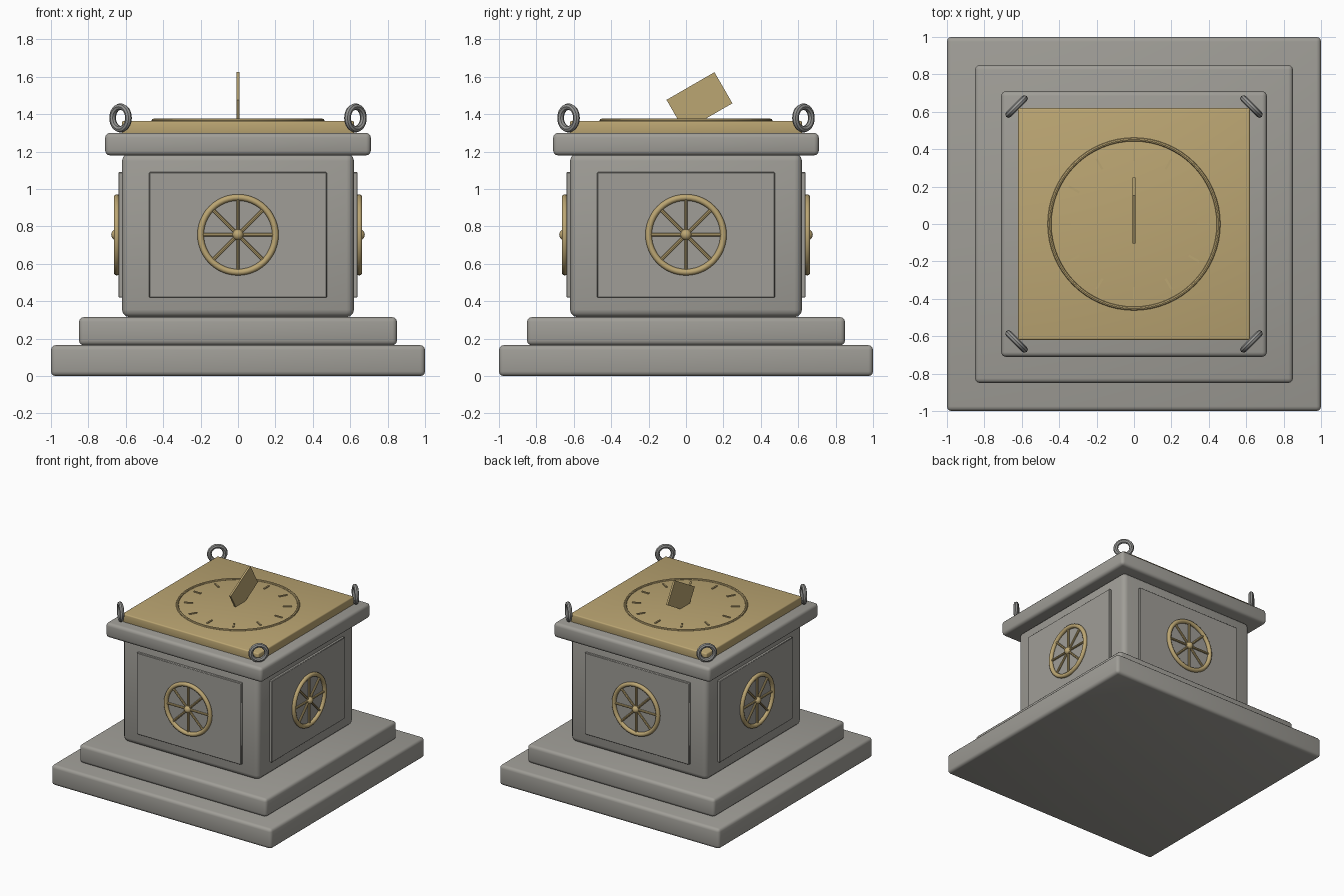
import bpy
import bmesh
from math import pi, radians, cos, sin
from mathutils import Matrix, Vector

cube = bpy.data.objects.get("Cube")
if cube:
    bpy.data.objects.remove(cube, do_unlink=True)


def make_material(name, rgb):
    mat = bpy.data.materials.new(name)
    mat.use_nodes = True
    mat.diffuse_color = (*rgb, 1)
    mat.node_tree.nodes["Principled BSDF"].inputs["Base Color"].default_value = (*rgb, 1)
    return mat


stone = make_material("grey stone", (0.35, 0.34, 0.31))
brass = make_material("aged brass", (0.50, 0.38, 0.17))
iron = make_material("grey iron", (0.30, 0.30, 0.29))


def finish(name, bm, mat, matrix=None):
    """Turn a bmesh into a smooth-shaded object with one material."""
    bmesh.ops.recalc_face_normals(bm, faces=bm.faces)
    if matrix is not None:
        bm.transform(matrix)
    mesh = bpy.data.meshes.new(name)
    bm.to_mesh(mesh)
    bm.free()
    mesh.materials.append(mat)
    obj = bpy.data.objects.new(name, mesh)
    bpy.context.collection.objects.link(obj)
    bpy.ops.object.select_all(action="DESELECT")
    obj.select_set(True)
    bpy.context.view_layer.objects.active = obj
    bpy.ops.object.shade_smooth_by_angle(angle=radians(40))
    return obj


def add_box(bm, size, matrix=Matrix()):
    bmesh.ops.create_cube(bm, size=1, matrix=matrix @ Matrix.Diagonal((*size, 1)))


def block(name, half, bottom, top, bevel, mat):
    """Square slab with rounded edges."""
    bm = bmesh.new()
    add_box(bm, (2 * half, 2 * half, top - bottom),
            Matrix.Translation((0, 0, (bottom + top) / 2)))
    bmesh.ops.bevel(bm, geom=bm.edges[:], offset=bevel, segments=3,
                    profile=0.5, affect="EDGES")
    return finish(name, bm, mat)


def add_torus(bm, major, minor, sides, tube_sides):
    """Ring lying in the xy plane."""
    rows = []
    for i in range(sides):
        a = 2 * pi * i / sides
        row = []
        for j in range(tube_sides):
            b = 2 * pi * j / tube_sides
            r = major + minor * cos(b)
            row.append(bm.verts.new((r * cos(a), r * sin(a), minor * sin(b))))
        rows.append(row)
    for i in range(sides):
        here, after = rows[i], rows[(i + 1) % sides]
        for j in range(tube_sides):
            k = (j + 1) % tube_sides
            bm.faces.new((here[j], after[j], after[k], here[k]))


# Stepped pedestal
block("lower_step", 1.0, 0, 0.165, 0.025, stone)
block("upper_step", 0.85, 0.165, 0.315, 0.025, stone)
block("pedestal_body", 0.62, 0.315, 1.19, 0.04, stone)
block("cap_slab", 0.71, 1.18, 1.30, 0.025, stone)
block("dial_plate", 0.62, 1.29, 1.365, 0.01, brass)

# Raised panel and spoked wheel on each side
wheel_z = 0.755
for side, turn in (("front", 0), ("left", 1), ("back", 2), ("right", 3)):
    spin = Matrix.Rotation(turn * pi / 2, 4, "Z")

    bm = bmesh.new()
    add_box(bm, (0.95, 0.04, 0.67), Matrix.Translation((0, -0.62, wheel_z)))
    bmesh.ops.bevel(bm, geom=bm.edges[:], offset=0.004, segments=1, affect="EDGES")
    finish(side + "_panel", bm, stone, spin)

    place = spin @ Matrix.Translation((0, -0.648, wheel_z)) @ Matrix.Rotation(pi / 2, 4, "X")
    bm = bmesh.new()
    add_torus(bm, 0.2, 0.017, 48, 10)
    finish(side + "_wheel_rim", bm, brass, place)

    bm = bmesh.new()
    for i in range(4):
        bmesh.ops.create_cone(bm, cap_ends=True, segments=8, radius1=0.009,
                              radius2=0.009, depth=0.4,
                              matrix=Matrix.Rotation(i * pi / 4, 4, "Z")
                              @ Matrix.Rotation(pi / 2, 4, "Y"))
    finish(side + "_wheel_spokes", bm, brass, place)

    bm = bmesh.new()
    bmesh.ops.create_uvsphere(bm, u_segments=16, v_segments=10, radius=0.03)
    finish(side + "_wheel_hub", bm, brass, place)

# Dial circle
bm = bmesh.new()
add_torus(bm, 0.452, 0.01, 64, 8)
finish("dial_circle", bm, brass, Matrix.Translation((0, 0, 1.366)))

# Hour marks
bm = bmesh.new()
for i in range(12):
    add_box(bm, (0.065, 0.012, 0.012), Matrix.Rotation(i * pi / 6, 4, "Z")
            @ Matrix.Translation((0.37, 0, 1.366)))
finish("hour_marks", bm, brass)

# Tilted gnomon blade
bm = bmesh.new()
add_box(bm, (0.015, 0.296, 0.192), Matrix.Translation((0, 0.072, 1.4675))
        @ Matrix.Rotation(radians(30), 4, "X"))
finish("gnomon", bm, brass)

# Upright lifting rings set across the four corners
for label, sx, sy in (("front_left", 1, -1), ("front_right", -1, -1),
                      ("back_left", 1, 1), ("back_right", -1, 1)):
    axis = Vector((sx, sy, 0)).to_track_quat("Z", "Y").to_matrix().to_4x4()
    bm = bmesh.new()
    add_torus(bm, 0.06, 0.018, 24, 8)
    finish(label + "_lifting_ring", bm, iron,
           Matrix.Translation((0.628 * sx, 0.628 * sy, 1.38)) @ axis)
